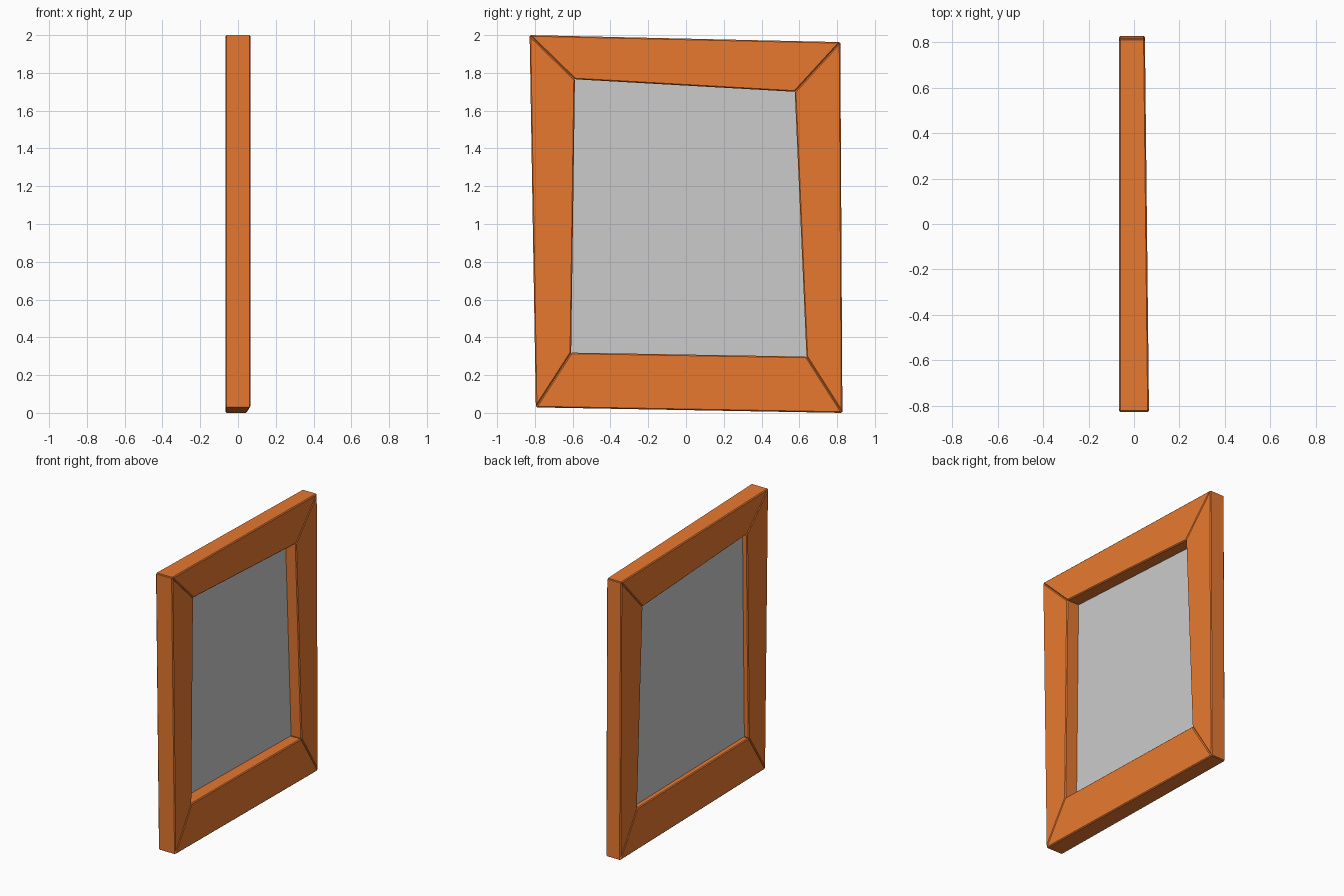
import bpy
from mathutils import Vector

if "Cube" in bpy.data.objects:
    bpy.data.objects.remove(bpy.data.objects["Cube"])

# Skewed frame outline, (y, z) corners: top left, top right, bottom right, bottom left
OUTER = [(-0.828, 2.0), (0.817, 1.963), (0.828, 0.0), (-0.795, 0.029)]
INNER = [(-0.588, 1.766), (0.576, 1.70), (0.638, 0.298), (-0.608, 0.319)]
BACK_X = -0.066
GLASS_X = -0.031

wood = bpy.data.materials.new("wood")
wood.diffuse_color = (0.8, 0.19, 0.03, 1)
wood.use_nodes = True
wood.node_tree.nodes["Principled BSDF"].inputs["Base Color"].default_value = wood.diffuse_color


def front_x(y):
    # The frame tapers slightly towards +y
    return 0.057 - 0.0109 * y


def make_object(name, verts, faces):
    mesh = bpy.data.meshes.new(name)
    mesh.from_pydata(verts, [], faces)
    obj = bpy.data.objects.new(name, mesh)
    bpy.context.collection.objects.link(obj)
    return obj


# Four mitred rails with small bevels that leave grooves at the joints
for i, name in enumerate(["top_rail", "right_stile", "bottom_rail", "left_stile"]):
    j = (i + 1) % 4
    profile = [OUTER[i], OUTER[j], INNER[j], INNER[i]]
    verts = [(BACK_X, y, z) for y, z in profile]
    verts += [(front_x(y), y, z) for y, z in profile]
    faces = [(0, 1, 2, 3), (7, 6, 5, 4)]
    faces += [(k, k + 4, (k + 1) % 4 + 4, (k + 1) % 4) for k in range(4)]
    rail = make_object(name, verts, faces)
    rail.data.materials.append(wood)
    bevel = rail.modifiers.new("edge_bevel", 'BEVEL')
    bevel.width = 0.006
    bevel.segments = 1
    bevel.limit_method = 'NONE'

# Thin glass pane tucked into the frame
pane = [Vector(a).lerp(Vector(b), 0.05) for a, b in zip(INNER, OUTER)]
make_object("glass_pane", [(GLASS_X, p.x, p.y) for p in pane], [(3, 2, 1, 0)])
